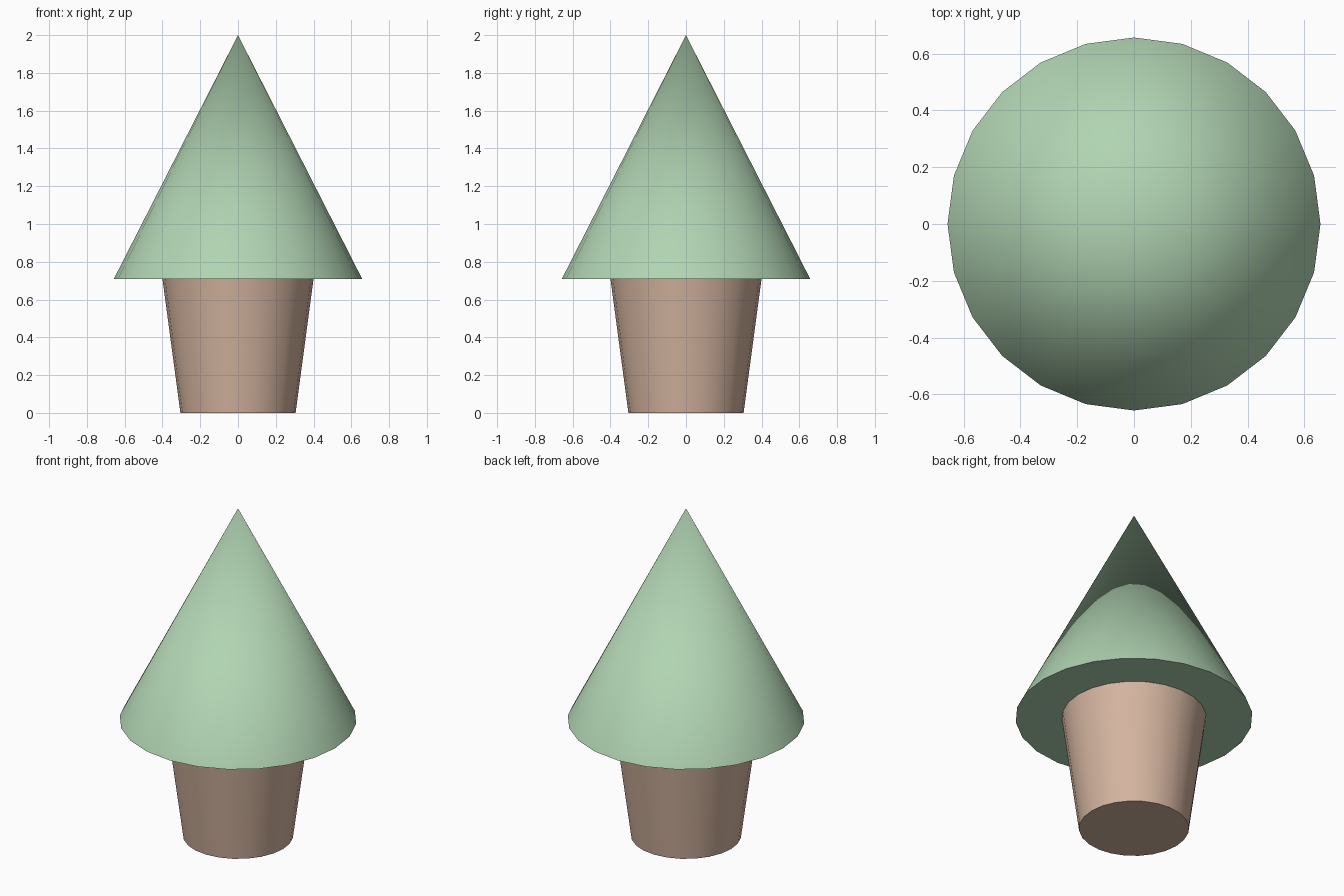
import bpy
import math

if "Cube" in bpy.data.objects:
    bpy.data.objects.remove(bpy.data.objects["Cube"])


def material(name, color):
    mat = bpy.data.materials.new(name)
    mat.diffuse_color = color
    mat.use_nodes = True
    mat.node_tree.nodes["Principled BSDF"].inputs["Base Color"].default_value = mat.diffuse_color
    return mat


def tapered(name, r_bottom, r_top, z0, z1, mat):
    """Upright 24-sided cone or frustum between two heights."""
    bpy.ops.mesh.primitive_cone_add(
        vertices=24, radius1=r_bottom, radius2=r_top, depth=z1 - z0,
        location=(0, 0, (z0 + z1) / 2))
    obj = bpy.context.object
    obj.name = name
    obj.data.materials.append(mat)
    bpy.ops.object.shade_smooth_by_angle(angle=math.radians(30))
    return obj


# Trunk widening upward
tapered("trunk", 0.305, 0.40, 0.0, 0.71,
        material("brown", (0.66, 0.46, 0.35, 1)))

# Pointed foliage
tapered("foliage", 0.657, 0.0, 0.71, 2.0,
        material("green", (0.44, 0.66, 0.45, 1)))
